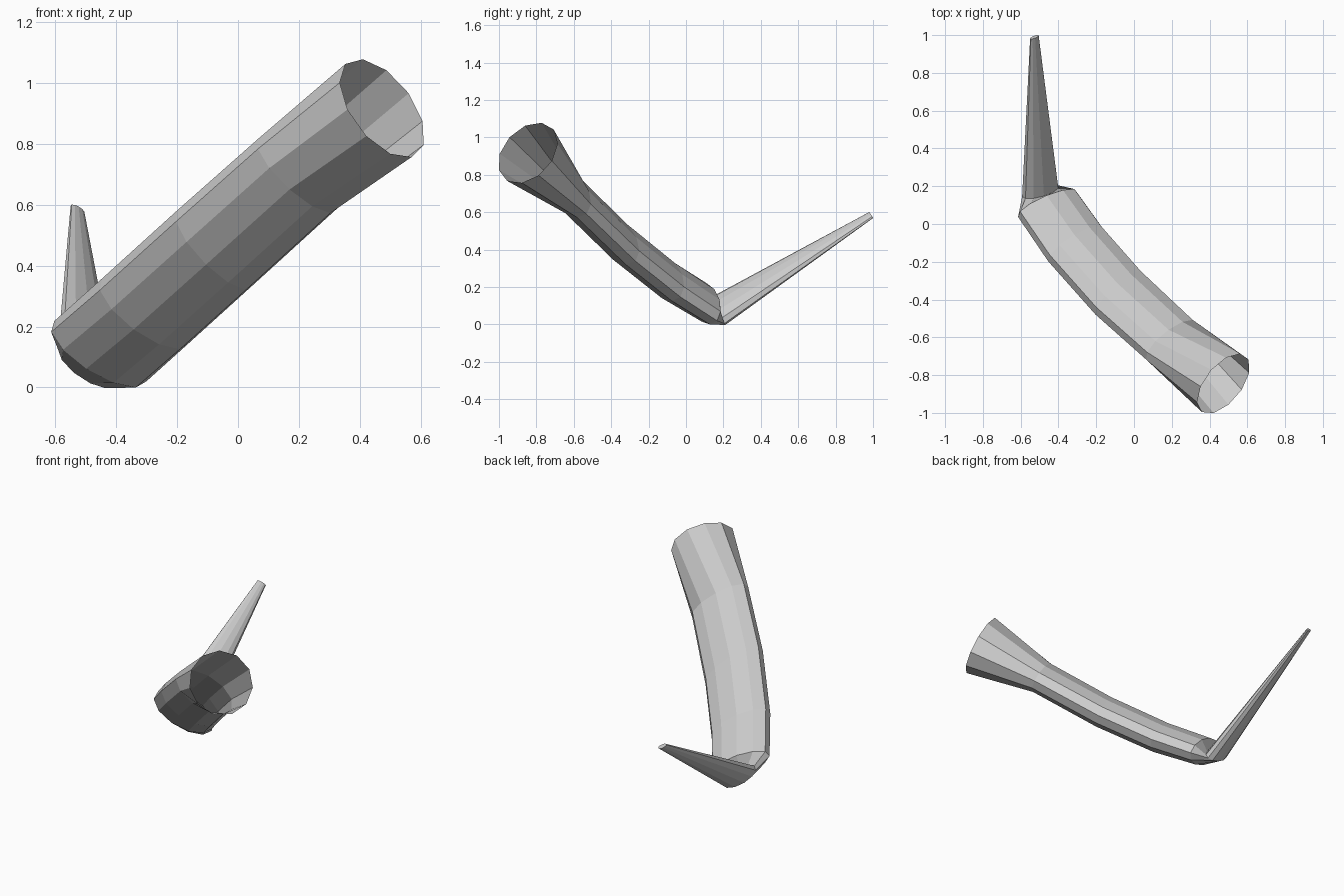
import bpy, bmesh, math
from mathutils import Vector

if "Cube" in bpy.data.objects:
    bpy.data.objects.remove(bpy.data.objects["Cube"])

SIDES = 11

# Stations along the horn: centre, half-width vector, local axis, half-thickness
stations = [
    ((0.474, -0.846, 0.917), (0.136, 0.058, -0.120), (0.66, -0.54, 0.53), 0.187),    # open mouth
    ((0.195, -0.617, 0.698), (0.133, 0.085, -0.108), (0.60, -0.56, 0.55), 0.095),    # neck
    ((-0.078, -0.367, 0.453), (0.129, 0.097, -0.115), (0.60, -0.60, 0.53), 0.095),
    ((-0.308, -0.107, 0.245), (0.148, 0.077, -0.098), (0.54, -0.67, 0.48), 0.093),
    ((-0.458, 0.108, 0.112), (0.157, 0.058, -0.092), (0.51, -0.73, 0.45), 0.085),    # elbow
    ((-0.495, 0.172, 0.072), (0.092, 0.033, -0.067), (0.03, -0.85, -0.52), 0.050),   # spike root
    ((-0.527, 0.990, 0.585), (0.022, 0.010, -0.014), (0.03, -0.85, -0.52), 0.011),   # spike tip
]


def add_ring(bm, centre, half, axis, thick):
    """One flattened ring of the horn."""
    c, w = Vector(centre), Vector(half)
    n = Vector(axis).cross(w).normalized() * thick
    return [bm.verts.new(c + w * math.cos(a) - n * math.sin(a))
            for a in (2 * math.pi * i / SIDES for i in range(SIDES))]


# Horn: one skin lofted from the open mouth to the closed spike tip
bm = bmesh.new()
rings = [add_ring(bm, *s) for s in stations]
for r0, r1 in zip(rings, rings[1:]):
    for i in range(SIDES):
        j = (i + 1) % SIDES
        bm.faces.new((r0[i], r0[j], r1[j], r1[i]))
bm.faces.new(rings[-1])
bmesh.ops.recalc_face_normals(bm, faces=bm.faces)
mesh = bpy.data.meshes.new("horn_tube")
bm.to_mesh(mesh)
bm.free()
bpy.context.collection.objects.link(bpy.data.objects.new("horn_tube", mesh))
